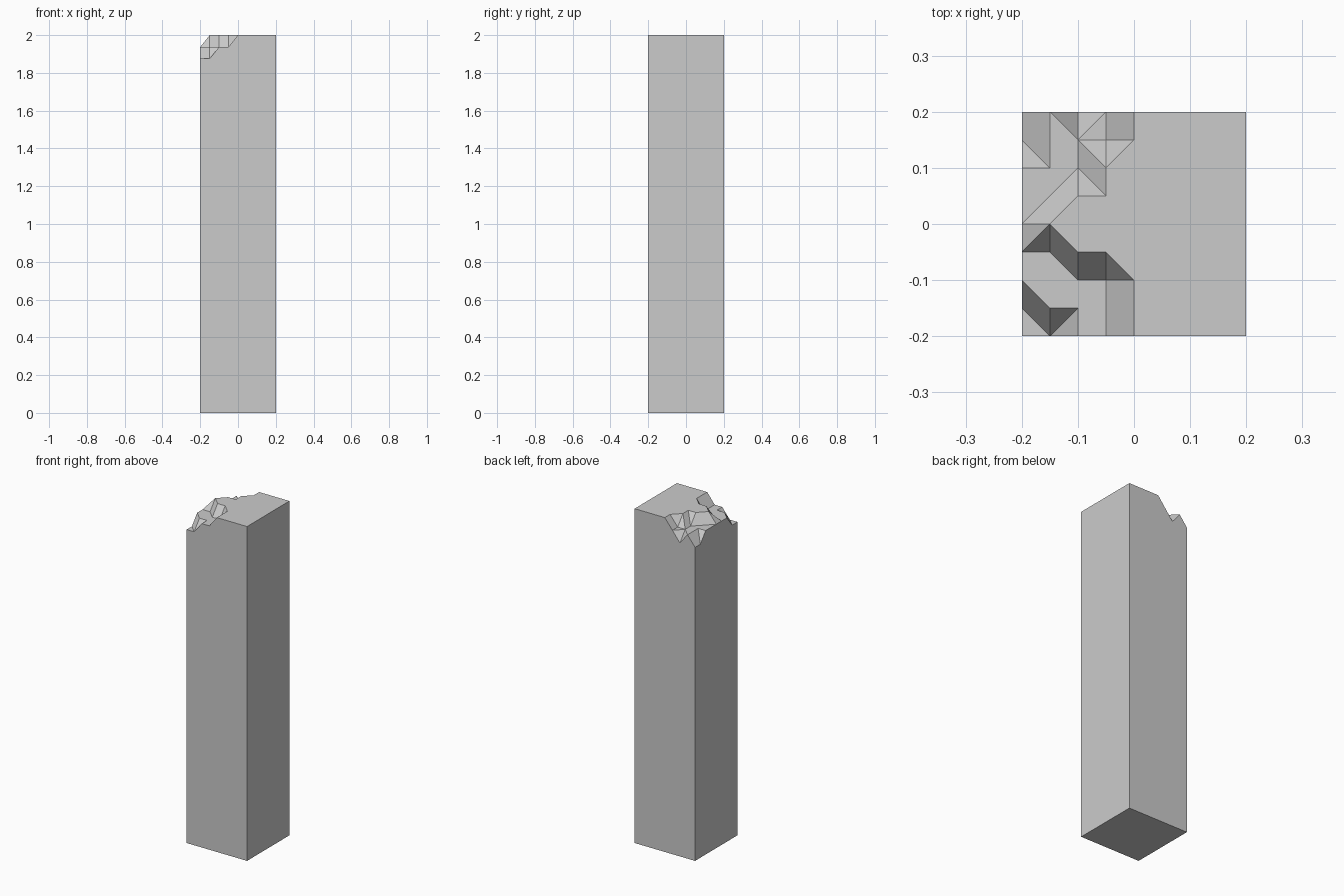
import bpy, bmesh, math

if "Cube" in bpy.data.objects:
    bpy.data.objects.remove(bpy.data.objects["Cube"])

STEP, DROP, HEIGHT = 0.05, 0.0625, 2.0

# Broken corner: drop levels below the top, rows from front to back, x = -0.2 .. 0
LEVELS = ["22110", "21110", "11110", "11000", "10000",
          "11000", "11100", "21110", "21210"]
# Cells whose crease runs from front-left to back-right (others run the other way)
RISING = {(1, 0), (0, 3), (0, 4), (1, 4), (1, 5), (3, 6), (2, 7)}

bm = bmesh.new()

# Top surface
grid = []
for j, row in enumerate(LEVELS):
    levels = [int(c) for c in row] + [0] * 4
    grid.append([bm.verts.new((-0.2 + i * STEP, -0.2 + j * STEP, HEIGHT - d * DROP))
                 for i, d in enumerate(levels)])
for j in range(8):
    for i in range(8):
        a, b = grid[j][i], grid[j][i + 1]
        d, c = grid[j + 1][i], grid[j + 1][i + 1]
        if (i, j) in RISING:
            tris = (a, b, c), (a, c, d)
        else:
            tris = (a, b, d), (b, c, d)
        for t in tris:
            bm.faces.new(t)

# Shaft sides and base
rim = [e for e in bm.edges if e.is_boundary]
ext = bmesh.ops.extrude_edge_only(bm, edges=rim)["geom"]
for v in ext:
    if isinstance(v, bmesh.types.BMVert):
        v.co.z = 0
bmesh.ops.holes_fill(bm, edges=[e for e in bm.edges if e.is_boundary], sides=0)

# Merge coplanar faces into clean flat facets
bmesh.ops.dissolve_limit(bm, angle_limit=math.radians(0.5), verts=bm.verts[:], edges=bm.edges[:])
bmesh.ops.recalc_face_normals(bm, faces=bm.faces[:])

mesh = bpy.data.meshes.new("broken_pillar")
bm.to_mesh(mesh)
bm.free()
bpy.context.collection.objects.link(bpy.data.objects.new("broken_pillar", mesh))
